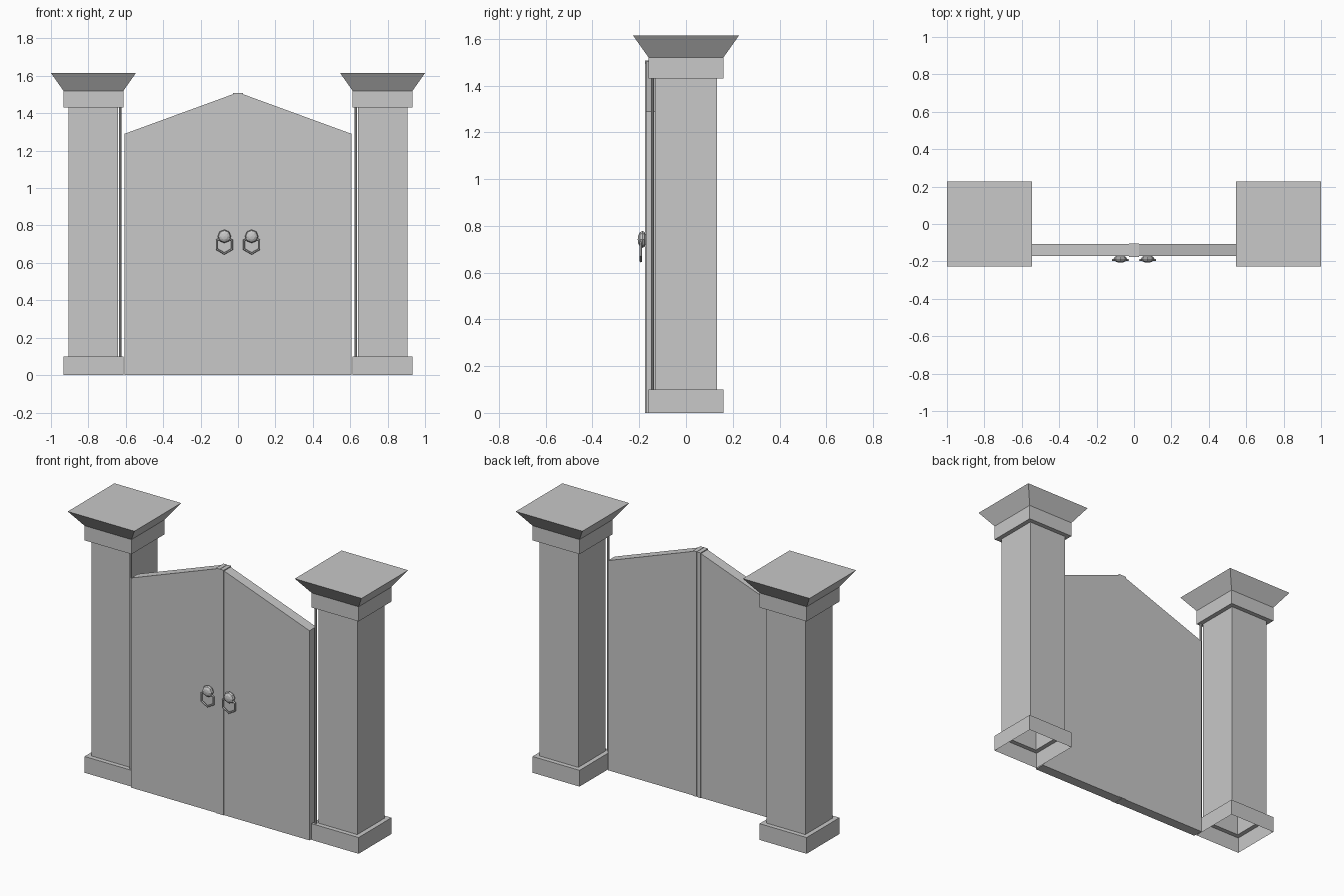
import bpy, bmesh
from math import radians
from mathutils import Matrix

cube = bpy.data.objects.get("Cube")
if cube:
    bpy.data.objects.remove(cube, do_unlink=True)

stone = bpy.data.materials.new("light_grey")
stone.use_nodes = True
GREY = (0.58, 0.58, 0.58, 1)
stone.diffuse_color = GREY
stone.node_tree.nodes["Principled BSDF"].inputs["Base Color"].default_value = GREY


def add_object(name, bm, recalc=True):
    if recalc:
        bmesh.ops.recalc_face_normals(bm, faces=bm.faces)
    mesh = bpy.data.meshes.new(name)
    bm.to_mesh(mesh)
    bm.free()
    mesh.materials.append(stone)
    obj = bpy.data.objects.new(name, mesh)
    bpy.context.collection.objects.link(obj)
    return obj


def square_column(name, x, profile):
    """Stack square rings of (half width, z); closed on top, hollow below."""
    bm = bmesh.new()
    corners = ((-1, -1), (1, -1), (1, 1), (-1, 1))
    rings = [[bm.verts.new((x + h * a, h * b, z)) for a, b in corners]
             for h, z in profile]
    for low, high in zip(rings, rings[1:]):
        for i in range(4):
            j = (i + 1) % 4
            bm.faces.new((low[i], low[j], high[j], high[i]))
    bm.faces.new(rings[-1])
    return add_object(name, bm, recalc=False)


def slab(name, outline, front, back):
    """Extrude an (x, z) outline from front to back."""
    bm = bmesh.new()
    face = bm.faces.new([bm.verts.new((x, front, z)) for x, z in outline])
    result = bmesh.ops.extrude_face_region(bm, geom=[face], use_keep_orig=True)
    moved = [v for v in result["geom"] if isinstance(v, bmesh.types.BMVert)]
    bmesh.ops.translate(bm, verts=moved, vec=(0, back - front, 0))
    return add_object(name, bm)


PILLAR = ((0.16, 0), (0.16, 0.1), (0.132, 0.1), (0.132, 1.43),
          (0.16, 1.43), (0.16, 1.52), (0.227, 1.615))

for side, s in (("left", 1), ("right", -1)):
    # Pillar with plinth, shaft, neck and flared cap
    square_column(side + "_pillar", s * 0.773, PILLAR)

    # Door leaf with sloping top, and its meeting stile
    slab(side + "_door", [(s * x, z) for x, z in
         ((0.024, 0), (0.607, 0), (0.607, 1.29), (0.024, 1.503))], -0.172, -0.108)
    slab(side + "_meeting_stile", [(s * x, z) for x, z in
         ((0.001, 0), (0.026, 0), (0.026, 1.508), (0.001, 1.508))], -0.176, -0.104)

    # Slim hinge rod between plinth and neck
    bm = bmesh.new()
    bmesh.ops.create_cone(bm, cap_ends=True, segments=8, radius1=0.007, radius2=0.007,
                          depth=1.33, matrix=Matrix.Translation((s * 0.63, -0.143, 0.765)))
    add_object(side + "_hinge_rod", bm)

    # Faceted knob
    bm = bmesh.new()
    bmesh.ops.create_uvsphere(
        bm, u_segments=8, v_segments=6, radius=0.036,
        matrix=Matrix.Translation((s * 0.073, -0.187, 0.742))
        @ Matrix.Diagonal((1, 0.55, 1, 1)) @ Matrix.Rotation(radians(90), 4, "X"))
    add_object(side + "_knob", bm)

    # Six-sided pull ring hanging from the knob
    bpy.ops.mesh.primitive_torus_add(
        major_segments=6, minor_segments=6, major_radius=0.047, minor_radius=0.006,
        location=(s * 0.073, -0.193, 0.697), rotation=(radians(90), radians(30), 0))
    ring = bpy.context.object
    ring.rotation_euler = (Matrix.Rotation(radians(90), 3, "X")
                           @ Matrix.Rotation(radians(30), 3, "Z")).to_euler()
    ring.name = side + "_pull_ring"
    ring.data.materials.append(stone)
